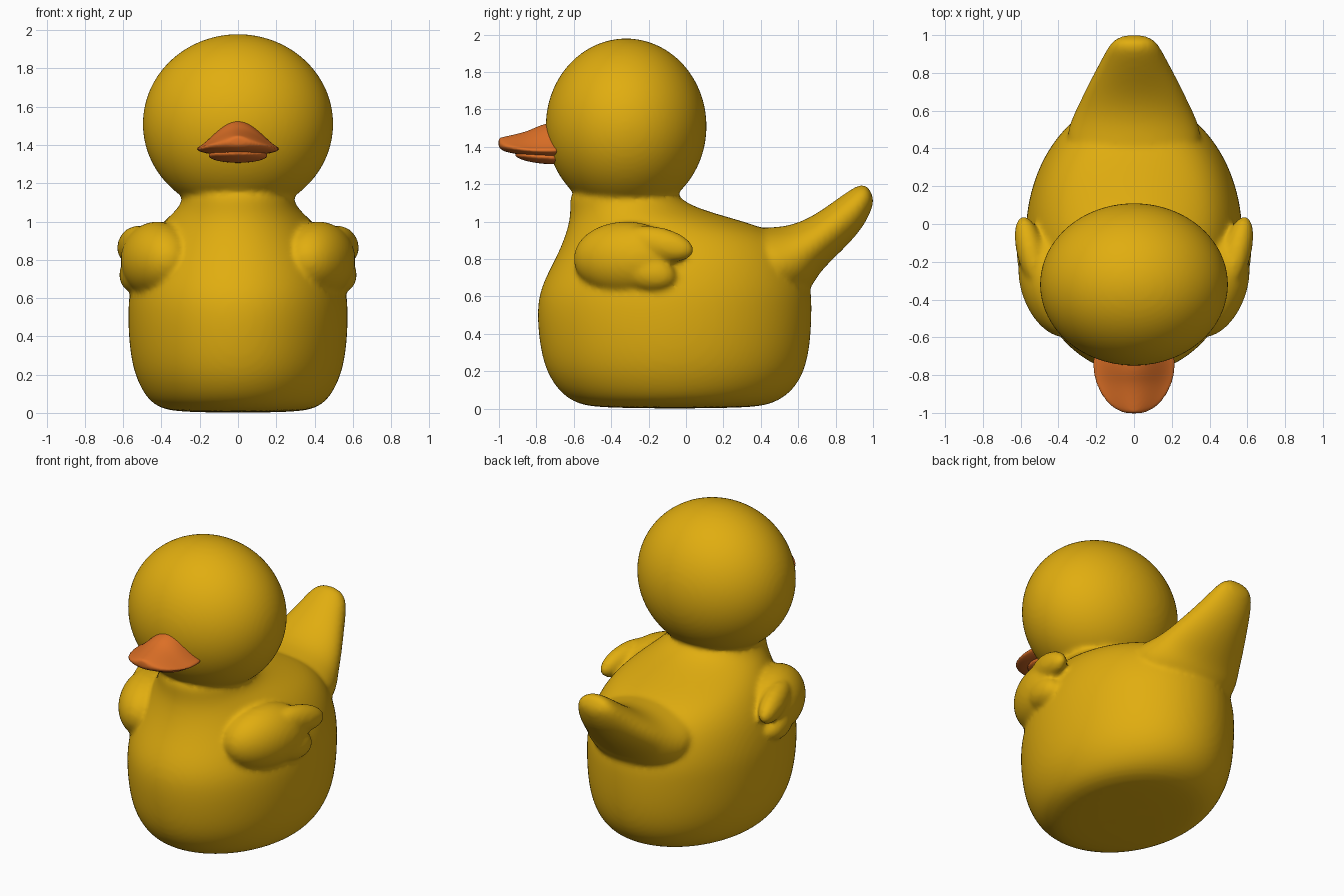
import bpy, bmesh
from math import sin, cos, pi, radians
from mathutils import Matrix, Euler

cube = bpy.data.objects.get("Cube")
if cube:
    bpy.data.objects.remove(cube, do_unlink=True)

SIDES = 40


def material(name, color):
    m = bpy.data.materials.new(name)
    m.use_nodes = True
    m.diffuse_color = (*color, 1)
    m.node_tree.nodes["Principled BSDF"].inputs["Base Color"].default_value = (*color, 1)
    return m


yellow = material("warm yellow", (0.75, 0.42, 0.005))
orange = material("beak orange", (0.74, 0.165, 0.02))


def skin(bm, rings):
    """Bridge closed rings of points and cap both ends."""
    loops = [[bm.verts.new(p) for p in ring] for ring in rings]
    for a, b in zip(loops, loops[1:]):
        for i in range(SIDES):
            j = (i + 1) % SIDES
            bm.faces.new((a[i], a[j], b[j], b[i]))
    bm.faces.new(loops[0])
    bm.faces.new(loops[-1])


def oval(y1, z1, y2, z2, w):
    """Tilted ellipse between two points of the side profile, w wide each way."""
    pts = []
    for i in range(SIDES):
        t = 2 * pi * i / SIDES
        s = (1 + cos(t)) / 2
        pts.append((w * sin(t), y1 + (y2 - y1) * s, z1 + (z2 - z1) * s))
    return pts


def ellipsoid(bm, centre, radii, turn=(0, 0, 0)):
    rot = Euler([radians(a) for a in turn]).to_matrix().to_4x4()
    mat = Matrix.Translation(centre) @ rot @ Matrix.Diagonal((*radii, 1))
    bmesh.ops.create_uvsphere(bm, u_segments=48, v_segments=24, radius=1, matrix=mat)


def finish(bm, name, mat, voxel, smooth):
    bmesh.ops.recalc_face_normals(bm, faces=bm.faces)
    mesh = bpy.data.meshes.new(name)
    bm.to_mesh(mesh)
    bm.free()
    mesh.materials.append(mat)
    ob = bpy.data.objects.new(name, mesh)
    bpy.context.collection.objects.link(ob)
    mesh.shade_smooth()
    sub = ob.modifiers.new("round", 'SUBSURF')
    sub.levels = sub.render_levels = 2
    rem = ob.modifiers.new("merge", 'REMESH')
    rem.mode = 'VOXEL'
    rem.voxel_size = voxel
    rem.use_smooth_shade = True
    sm = ob.modifiers.new("soften", 'SMOOTH')
    sm.factor = 0.5
    sm.iterations = smooth
    return ob


# Torso and neck: front point, back point, half width
bm = bmesh.new()
torso = [
    (-.47, 0, .35, 0, .31), (-.60, .03, .48, .03, .43), (-.69, .1, .58, .1, .495),
    (-.76, .22, .645, .22, .55), (-.79, .38, .67, .38, .573), (-.8, .55, .675, .55, .577),
    (-.77, .67, .67, .65, .565), (-.7, .8, .63, .78, .53), (-.655, .9, .57, .88, .48),
    (-.63, .98, .45, .96, .42), (-.62, 1.04, .2, 1.03, .35), (-.62, 1.09, -.03, 1.1, .29),
    (-.62, 1.2, -.07, 1.2, .28),
]
skin(bm, [oval(*r) for r in torso])

# Upturned tail
tail = [
    (.2, .97, .5, .55, .40), (.45, .965, .66, .62, .33), (.57, .98, .7, .71, .29),
    (.68, 1.03, .77, .785, .25), (.78, 1.1, .87, .88, .195), (.87, 1.165, .955, .98, .15),
    (.93, 1.2, 1.0, 1.08, .115), (.97, 1.195, 1.005, 1.13, .06),
]
skin(bm, [oval(*r) for r in tail])

# Head
ellipsoid(bm, (0, -.32, 1.51), (.5, .432, .47))

# Wings: shoulder and two feather lobes on each side
for s in (-1, 1):
    ellipsoid(bm, (s * .42, -.32, .8), (.18, .29, .2), (0, 0, -s * 18))
    ellipsoid(bm, (s * .545, -.15, .88), (.075, .2, .09), (-12, 0, -s * 14))
    ellipsoid(bm, (s * .53, -.21, .73), (.085, .16, .1), (-12, 0, -s * 14))
finish(bm, "body", yellow, 0.016, 6)


# Upper bill: station y, half width, rim height, crown rise, underside depth
def bill_ring(y, w, z, up, down):
    pts = []
    for i in range(SIDES):
        t = 2 * pi * i / SIDES
        s = sin(t)
        rise = .025 * s + (up - .025) * s ** 4 if s > 0 else down * s
        pts.append((w * cos(t), y, z + rise))
    return pts


bm = bmesh.new()
bill = [
    (-.62, .215, 1.38, .16, .04), (-.76, .222, 1.38, .15, .035), (-.83, .207, 1.38, .11, .03),
    (-.9, .178, 1.39, .08, .03), (-.96, .13, 1.4, .057, .03), (-.99, .08, 1.41, .04, .025),
    (-1.003, .04, 1.415, .03, .015),
]
skin(bm, [bill_ring(*r) for r in bill])
finish(bm, "upper_beak", orange, 0.008, 3)

# Lower bill
bm = bmesh.new()
ellipsoid(bm, (0, -.76, 1.345), (.155, .155, .036), (-5, 0, 0))
finish(bm, "lower_beak", orange, 0.008, 2)
